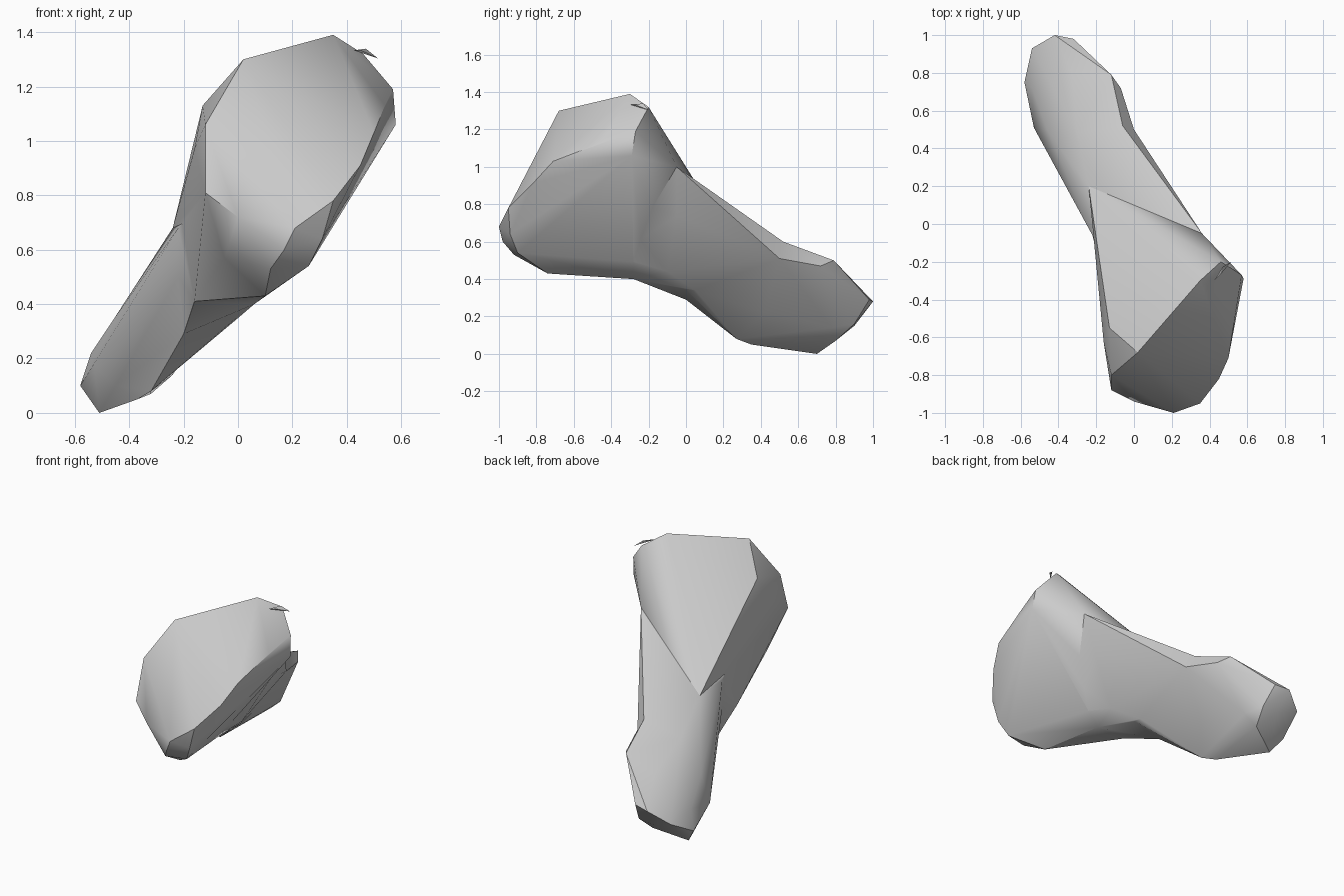
import bpy, bmesh, random
from mathutils import Vector

if "Cube" in bpy.data.objects:
    bpy.data.objects.remove(bpy.data.objects["Cube"])


def hull(name, points):
    """Closed faceted solid around a few profile points."""
    bm = bmesh.new()
    for p in points:
        bm.verts.new(p)
    res = bmesh.ops.convex_hull(bm, input=bm.verts)
    junk = {g for g in res["geom_interior"] + res["geom_unused"]
            if isinstance(g, bmesh.types.BMVert)}
    bmesh.ops.delete(bm, geom=list(junk), context='VERTS')
    bmesh.ops.recalc_face_normals(bm, faces=bm.faces)
    mesh = bpy.data.meshes.new(name)
    bm.to_mesh(mesh)
    bm.free()
    ob = bpy.data.objects.new(name, mesh)
    bpy.context.collection.objects.link(ob)
    return ob


# broad head: flat slanted front face, sloping top, rounded underside
front_face = [(.02, -.68, 1.30), (.35, -.30, 1.39), (.54, -.45, 1.13),
              (.50, -.71, 1.03), (.45, -.82, .91), (.35, -.95, .78),
              (.21, -1.0, .68), (0, -.94, .72), (-.12, -.88, .81), (-.12, -.80, 1.06)]
head_rest = [(-.13, -.55, 1.13), (-.16, -.63, .97), (.46, -.20, 1.32),
             (.57, -.27, 1.19), (.58, -.29, 1.06), (.26, -.90, .54), (.31, -.94, .64),
             (.17, -.98, .60), (.12, -.92, .53), (.10, -.74, .43), (-.05, -.78, .57),
             (.13, -.60, .45)]

# sections where the body narrows: behind the head, then halfway down the limb
neck = [(-.24, .20, .68), (.36, -.05, 1.0), (.29, -.18, .78), (.15, -.38, .52),
        (.06, -.28, .40), (-.16, -.30, .41), (-.20, -.12, .70)]
waist = [(-.24, .20, .68), (.36, -.05, 1.0), (.27, -.05, .74), (.10, -.10, .44),
         (-.01, .05, .34), (-.20, .0, .29), (-.22, -.06, .50), (-.22, -.06, .68)]
middle = [(-.06, .52, .60), (0, .50, .51), (-.19, .42, .22), (-.32, .27, .08),
          (-.37, .35, .05), (-.45, .42, .10), (-.53, .51, .18), (-.46, .50, .34),
          (-.30, .48, .53)]

# blunt limb end
tip = [(-.42, 1.0, .28), (-.32, .98, .29), (-.54, .93, .20), (-.12, .79, .50),
       (-.07, .72, .47), (-.24, .78, .14), (-.29, .90, .16), (-.32, .80, .07),
       (-.40, .90, .15), (-.51, .70, 0), (-.58, .75, .10), (-.54, .72, .22),
       (-.33, .80, .42)]

body = hull("fragment_body", front_face + head_rest + neck)
bpy.context.view_layer.objects.active = body
body.select_set(True)

# fuse the tapering sections into one skin
for a, b in ((neck, waist), (waist, middle), (middle, tip)):
    part = hull("limb_section", a + b)
    union = body.modifiers.new("join_limb", 'BOOLEAN')
    union.operation = 'UNION'
    union.solver = 'EXACT'
    union.object = part
    bpy.ops.object.modifier_apply(modifier=union.name)
    bpy.data.objects.remove(part)
bpy.ops.object.shade_smooth_by_angle(angle=0.55)

# crumpled shard on the top corner
random.seed(4)
hull("corner_shard", [
    Vector((.47, -.24, 1.33)) + Vector((t * .045, t * .05 + random.uniform(-.015, .015),
                                        -t * .015 + random.uniform(-.015, .015)))
    for t in (-1, -.6, -.3, 0, .3, .6, 1)])
